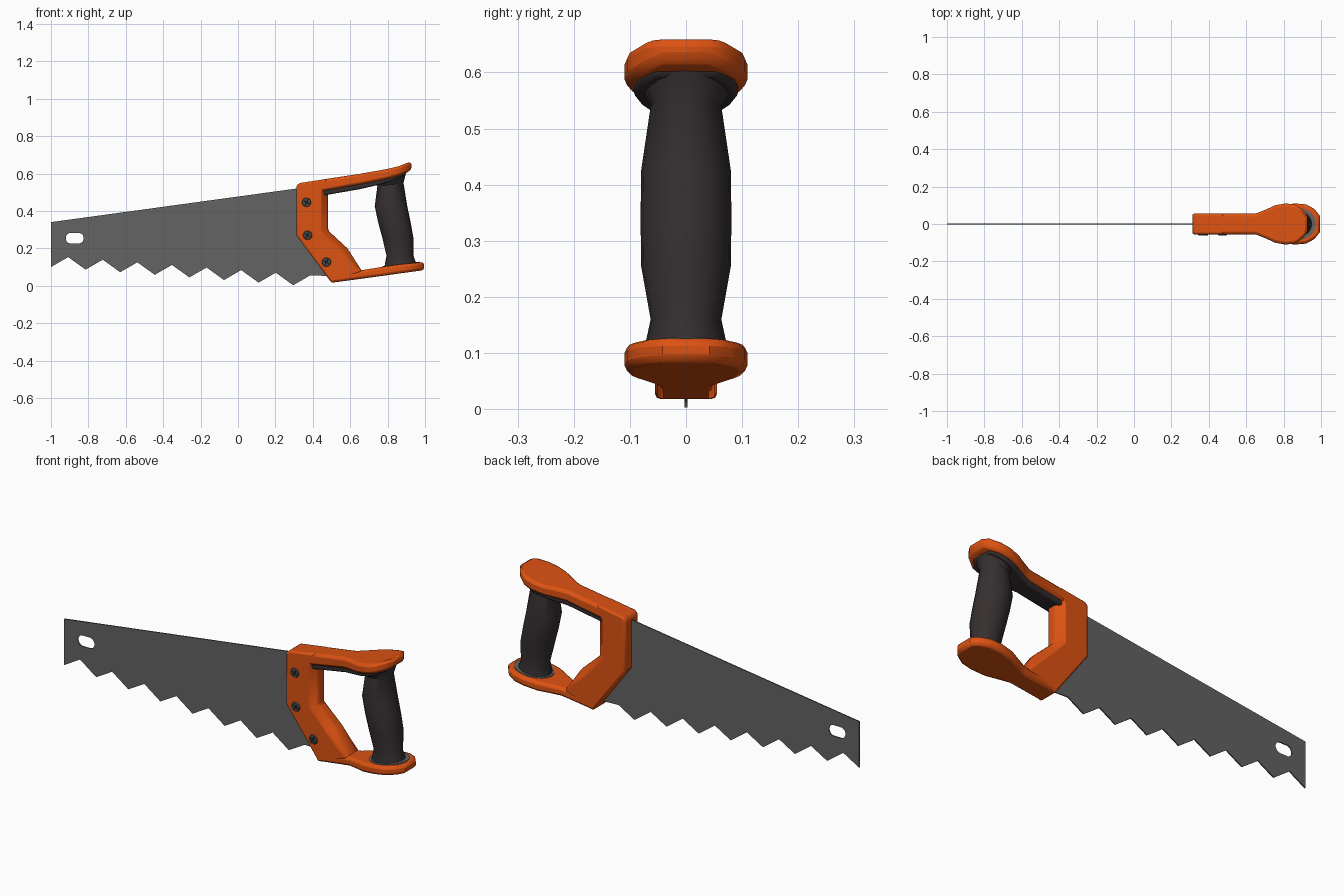
import bpy, bmesh, math
from mathutils import Matrix

if "Cube" in bpy.data.objects:
    bpy.data.objects.remove(bpy.data.objects["Cube"])


def material(name, rgb):
    m = bpy.data.materials.new(name)
    m.use_nodes = True
    m.diffuse_color = (*rgb, 1)
    m.node_tree.nodes["Principled BSDF"].inputs["Base Color"].default_value = (*rgb, 1)
    return m


orange = material("orange plastic", (0.72, 0.085, 0.006))
steel = material("blade steel", (0.125, 0.125, 0.125))
rubber = material("dark rubber", (0.036, 0.028, 0.029))
screw_metal = material("screw metal", (0.07, 0.075, 0.075))
slot_black = material("screw slot", (0.012, 0.012, 0.012))


def add_mesh(name, bm, mat, bevel=0, smooth=True):
    bmesh.ops.recalc_face_normals(bm, faces=bm.faces)
    mesh = bpy.data.meshes.new(name)
    bm.to_mesh(mesh)
    bm.free()
    mesh.materials.append(mat)
    ob = bpy.data.objects.new(name, mesh)
    bpy.context.collection.objects.link(ob)
    if bevel:
        mod = ob.modifiers.new("rounded edges", "BEVEL")
        mod.width, mod.segments = bevel, 2
        mod.limit_method, mod.angle_limit = "ANGLE", math.radians(40)
    if smooth:
        bpy.ops.object.select_all(action="DESELECT")
        ob.select_set(True)
        bpy.context.view_layer.objects.active = ob
        bpy.ops.object.shade_smooth_by_angle(angle=math.radians(35))
    return ob


def loft(name, rings, mat, bevel=0):
    """Skin a list of equal-length point rings and cap both ends."""
    bm = bmesh.new()
    rows = [[bm.verts.new(p) for p in ring] for ring in rings]
    n = len(rows[0])
    for a, b in zip(rows, rows[1:]):
        for i in range(n):
            j = (i + 1) % n
            bm.faces.new((a[i], a[j], b[j], b[i]))
    bm.faces.new(rows[0])
    bm.faces.new(rows[-1][::-1])
    return add_mesh(name, bm, mat, bevel)


def bar(name, sections, mat, bevel):
    """Rectangular sections along x: (x, bottom, top, half width)."""
    return loft(name, [[(x, -w, lo), (x, w, lo), (x, w, hi), (x, -w, hi)]
                       for x, lo, hi, w in sections], mat, bevel)


# Blade: saw-tooth outline with a slotted hanging hole
outline = [(-1, 0.34)]
for i in range(8):
    x, drop = -1 + 0.185 * i, 0.0139 * i
    outline += [(x, 0.1 - drop), (x + 0.092, 0.153 - drop)]
outline += [(0.48, 0.052), (0.44, 0.3), (0.44, 0.537)]
slot = []
for i in range(16):
    a = 2 * math.pi * (i + 0.5) / 16
    shift = math.copysign(0.019, math.cos(a))
    slot.append((-0.873 + shift + 0.029 * math.cos(a), 0.254 + 0.029 * math.sin(a)))

curve = bpy.data.curves.new("blade outline", "CURVE")
curve.dimensions, curve.fill_mode, curve.extrude = "2D", "BOTH", 0.003
for pts in (outline, slot):
    spline = curve.splines.new("POLY")
    spline.points.add(len(pts) - 1)
    for p, (x, z) in zip(spline.points, pts):
        p.co = (x, z, 0, 1)
    spline.use_cyclic_u = True
helper = bpy.data.objects.new("blade outline", curve)
bpy.context.collection.objects.link(helper)
bpy.context.view_layer.update()
flat = bpy.data.meshes.new_from_object(helper)
bm = bmesh.new()
bm.from_mesh(flat)
bmesh.ops.remove_doubles(bm, verts=bm.verts, dist=0.0001)
bmesh.ops.rotate(bm, verts=bm.verts, matrix=Matrix.Rotation(math.pi / 2, 3, "X"))
bpy.data.objects.remove(helper)
bpy.data.curves.remove(curve)
bpy.data.meshes.remove(flat)
add_mesh("blade", bm, steel, smooth=False)

# Handle front plate: chamfered toward the hand opening
outer = [(0.665, 0.075), (0.5, 0.015), (0.312, 0.27), (0.312, 0.535), (0.33, 0.549), (0.48, 0.572)]
inner_face = [(0.445, 0.5), (0.445, 0.29), (0.55, 0.19)]
inner_core = [(0.482, 0.5), (0.482, 0.295), (0.585, 0.2)]
layers = [(-0.055, inner_face), (-0.025, inner_core), (0.025, inner_core), (0.055, inner_face)]
loft("handle_plate", [[(x, y, z) for x, z in outer + inner] for y, inner in layers], orange, 0.01)

# Upper and lower arms, each widening into a rounded pad
bar("upper_arm", [(0.42, 0.5, 0.563, 0.055), (0.65, 0.54, 0.598, 0.055), (0.70, 0.55, 0.607, 0.075),
                  (0.755, 0.562, 0.616, 0.1), (0.81, 0.574, 0.627, 0.11), (0.86, 0.588, 0.639, 0.105),
                  (0.905, 0.606, 0.657, 0.075), (0.928, 0.622, 0.661, 0.04)], orange, 0.014)
bar("lower_arm", [(0.5, 0.016, 0.06, 0.055), (0.68, 0.04, 0.086, 0.055), (0.73, 0.047, 0.094, 0.075),
                  (0.79, 0.055, 0.104, 0.1), (0.86, 0.065, 0.113, 0.11), (0.92, 0.073, 0.119, 0.105),
                  (0.965, 0.079, 0.124, 0.08), (0.995, 0.083, 0.127, 0.042)], orange, 0.014)

# Rubber lining under the upper arm and its pad
bar("arm_lining", [(0.43, 0.478, 0.52, 0.044), (0.65, 0.516, 0.55, 0.044), (0.755, 0.54, 0.572, 0.08),
                   (0.81, 0.556, 0.584, 0.093), (0.86, 0.575, 0.598, 0.085),
                   (0.895, 0.596, 0.612, 0.055)], rubber, 0.012)


def ellipse(cx, z, rx, ry, tilt=0.0, n=20):
    angles = [2 * math.pi * i / n for i in range(n)]
    return [(cx + rx * math.cos(a), ry * math.sin(a), z + tilt * rx * math.cos(a)) for a in angles]


# Grip: swollen oval column
loft("grip", [ellipse(0.868, 0.1, 0.088, 0.076, 0.13), ellipse(0.866, 0.16, 0.072, 0.063),
              ellipse(0.855, 0.255, 0.083, 0.08), ellipse(0.836, 0.34, 0.087, 0.081),
              ellipse(0.818, 0.425, 0.087, 0.08), ellipse(0.815, 0.54, 0.07, 0.063, 0.13),
              ellipse(0.815, 0.588, 0.085, 0.095, 0.26)], rubber)
loft("grip_base_ring", [ellipse(0.873, z, 0.1, 0.086, 0.12) for z in (0.105, 0.1165)], steel)

# Screws with crossed slots on the front of the plate
for i, (x, z) in enumerate([(0.366, 0.446), (0.372, 0.27), (0.473, 0.126)], 1):
    bm = bmesh.new()
    place = Matrix.Translation((x, -0.055, z)) @ Matrix.Rotation(math.pi / 2, 4, "X")
    bmesh.ops.create_cone(bm, cap_ends=True, segments=16, radius1=0.027, radius2=0.022,
                          depth=0.012, matrix=place)
    add_mesh(f"screw_{i}", bm, screw_metal)
    bm = bmesh.new()
    for angle in (0.5, 0.5 + math.pi / 2):
        turn = Matrix.Translation((x, -0.061, z)) @ Matrix.Rotation(angle, 4, "Y")
        bmesh.ops.create_cube(bm, size=1, matrix=turn @ Matrix.Diagonal((0.034, 0.002, 0.008, 1)))
    add_mesh(f"screw_slot_{i}", bm, slot_black, smooth=False)
